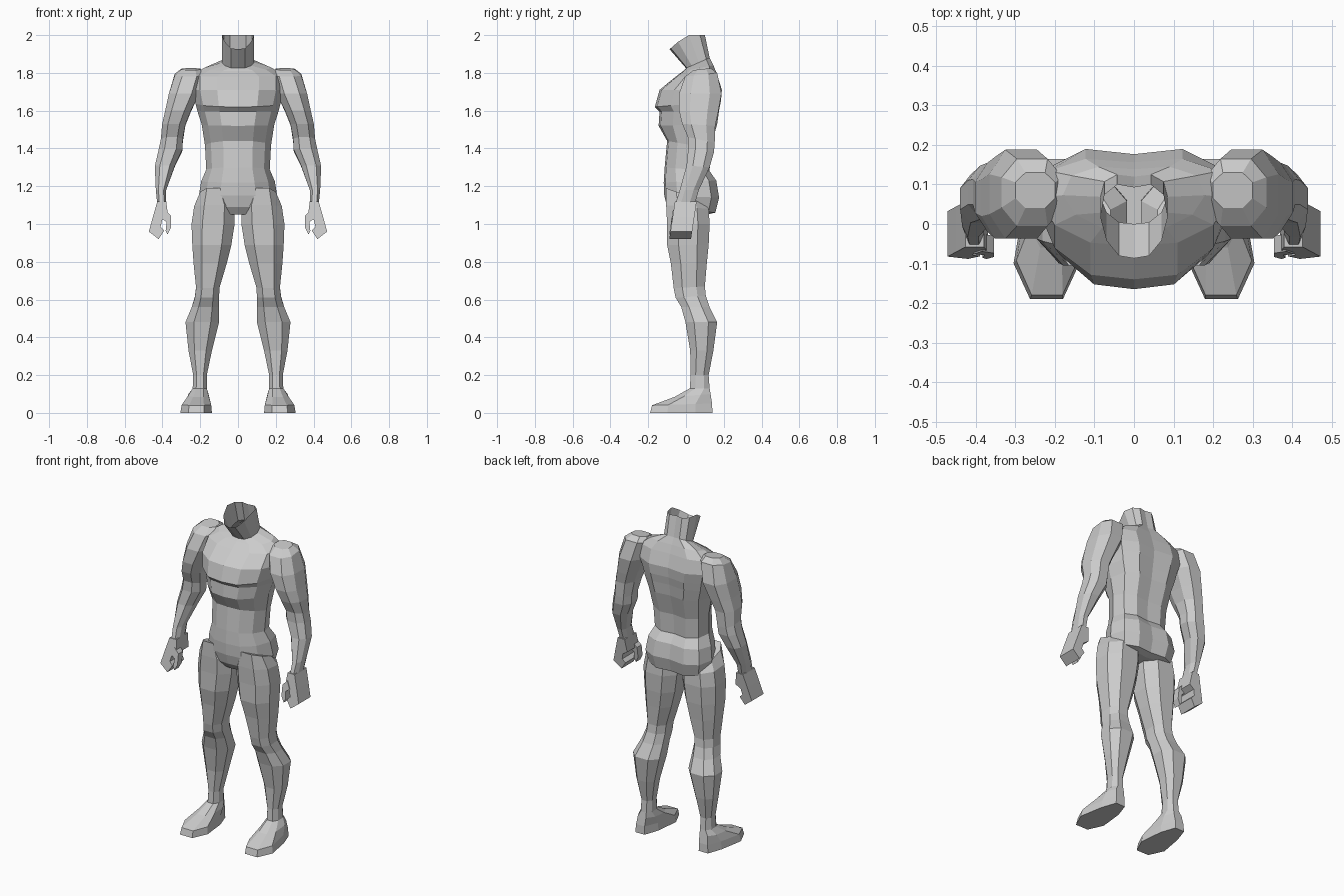
import bpy, bmesh


def make(name, rings, cap_start=True, cap_end=True, mirror=False):
    """Loft equal-length rings of points into a faceted mesh."""
    bm = bmesh.new()
    loops = [[bm.verts.new(p) for p in r] for r in rings]
    n = len(loops[0])
    for a, b in zip(loops, loops[1:]):
        for i in range(n):
            j = (i + 1) % n
            bm.faces.new((a[i], a[j], b[j], b[i]))
    if cap_start:
        bm.faces.new(loops[0][::-1])
    if cap_end:
        bm.faces.new(loops[-1])
    bmesh.ops.recalc_face_normals(bm, faces=bm.faces[:])
    me = bpy.data.meshes.new(name)
    bm.to_mesh(me)
    bm.free()
    ob = bpy.data.objects.new(name, me)
    bpy.context.collection.objects.link(ob)
    if mirror:
        m = ob.modifiers.new("mirror", 'MIRROR')
        m.use_mirror_merge = False
    return ob


# Torso cross-section: right half, from breastbone round to spine
HALF = [(0, -1), (.45, -.93), (.82, -.52), (1, .1), (.88, .72), (.5, 1), (0, .92)]
TRUNK = HALF + [(-x, y) for x, y in HALF[-2:0:-1]]


def trunk_ring(zf, zb, w, yf, yb):
    c, h = (yf + yb) / 2, (yb - yf) / 2
    return [(x * w, c + y * h, min(2, zf + (zb - zf) * (y + 1) / 2)) for x, y in TRUNK]


# Limb cross-section: eight sides inside a box, front/back heights may differ
OCT = [(-.5, -1), (.5, -1), (1, -.45), (1, .45), (.5, 1), (-.5, 1), (-1, .45), (-1, -.45)]


def limb_ring(zf, zb, x0, x1, y0, y1, heel=1):
    cx, hx, cy, hy = (x0 + x1) / 2, (x1 - x0) / 2, (y0 + y1) / 2, (y1 - y0) / 2
    pts = []
    for x, y in OCT:
        px = cx + x * hx
        if y > 0:
            px = .2 + (px - .2) * heel
        pts.append((px, cy + y * hy, zf + (zb - zf) * (y + 1) / 2))
    return pts


# Torso with open neck: front z, back z, half width, front y, back y
trunk = [
    (1.05, 1.05, .10, -.07, .11),
    (1.09, 1.06, .19, -.10, .155),
    (1.15, 1.14, .208, -.115, .175),
    (1.22, 1.23, .195, -.118, .16),
    (1.30, 1.28, .168, -.113, .125),
    (1.44, 1.40, .175, -.10, .13),
    (1.52, 1.53, .192, -.145, .165),
    (1.595, 1.60, .215, -.14, .175),
    (1.62, 1.65, .225, -.165, .185),
    (1.71, 1.71, .245, -.14, .19),
    (1.78, 1.79, .245, -.055, .165),
    (1.81, 1.84, .18, -.015, .145),
    (1.825, 1.88, .085, .0, .125),
    (1.925, 2.09, .085, -.087, .10)]
make("torso", [trunk_ring(*r) for r in trunk], cap_end=False)

# Leg and foot: front z, back z, x range, y range, heel narrowing
leg = [
    (1.19, 1.12, .06, .20, -.105, .09),
    (1.10, 1.08, .018, .232, -.105, .12),
    (1.00, 1.00, .018, .246, -.10, .125),
    (.89, .89, .035, .242, -.10, .12),
    (.79, .79, .06, .235, -.08, .11),
    (.66, .67, .098, .222, -.065, .10),
    (.61, .62, .10, .228, -.055, .105),
    (.56, .56, .10, .245, -.025, .125),
    (.48, .48, .10, .278, -.003, .165),
    (.33, .33, .138, .262, .022, .145),
    (.20, .20, .165, .237, .025, .12),
    (.13, .13, .165, .24, .02, .125),
    (.085, .10, .155, .265, -.06, .13),
    (.04, .05, .142, .298, -.18, .138, .75),
    (0, 0, .138, .305, -.19, .14, .75)]
make("leg", [limb_ring(*r) for r in leg], mirror=True)

# Arm: shoulder down to wrist
arm = [
    (1.815, 1.825, .20, .30, .04, .13),
    (1.78, 1.80, .18, .335, -.005, .165),
    (1.69, 1.69, .205, .366, -.037, .188),
    (1.60, 1.59, .25, .386, -.037, .17),
    (1.53, 1.52, .278, .402, -.02, .155),
    (1.46, 1.43, .292, .408, .01, .152),
    (1.40, 1.38, .295, .42, .012, .148),
    (1.31, 1.30, .335, .44, .003, .125),
    (1.18, 1.18, .38, .435, -.033, .068),
    (1.10, 1.11, .38, .427, -.058, .048)]
make("arm", [limb_ring(*r) for r in arm], mirror=True)


# Hand and thumb: front outlines given depth, leaning forward with the forearm
def slab(name, outline, y0, y1):
    lean = lambda z: (z - 1.11) * .15
    make(name, [[(x, y + lean(z), z) for x, z in outline] for y in (y0, y1)], mirror=True)


slab("hand", [(.38, 1.12), (.427, 1.12), (.45, 1.04), (.472, .96), (.42, .92),
              (.39, .965), (.41, .985), (.402, 1.02), (.37, 1.04)], -.06, .055)
slab("thumb", [(.385, 1.075), (.355, 1.045), (.355, .98), (.373, .945),
               (.383, .965), (.378, 1.01), (.405, 1.03)], -.064, -.02)
